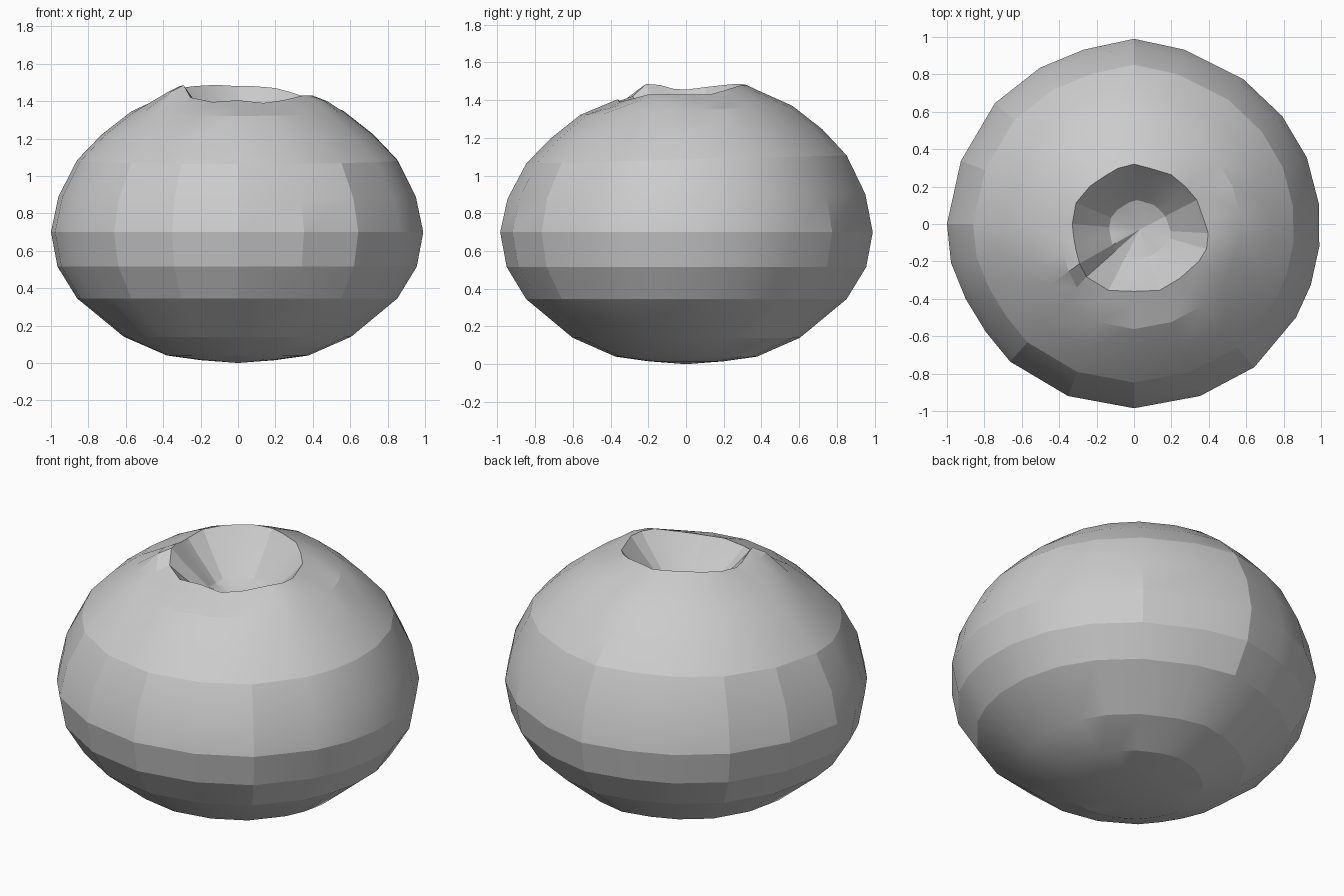
import bpy, bmesh
from math import radians, cos, sin

if "Cube" in bpy.data.objects:
    bpy.data.objects.remove(bpy.data.objects["Cube"])

# Side profile of the round body, bottom to shoulder: radius, height
profile = [(0.20, 0.015), (0.38, 0.04), (0.61, 0.14), (0.86, 0.345), (0.965, 0.515),
           (1.0, 0.70), (0.96, 0.89), (0.86, 1.085), (0.73, 1.22), (0.57, 1.345)]

# Uneven ribs: angle, body radius, rim radius, rim height
ribs = [(6, .995, .37, 1.43), (21, .99, .36, 1.43), (36, .98, .34, 1.45), (53, .97, .33, 1.47),
        (74, .97, .31, 1.48), (90, .99, .32, 1.48), (106, .97, .31, 1.485), (121, .975, .30, 1.485),
        (139, .985, .31, 1.48), (160, .985, .33, 1.47), (180, 1.0, .33, 1.455), (192, 1.0, .33, 1.46),
        (204, .985, .34, 1.48), (216, .98, .36, 1.485), (228, .99, .38, 1.42), (249, .985, .38, 1.395),
        (270, .985, .36, 1.405), (291, .985, .38, 1.39), (310, 1.0, .38, 1.405), (330, 1.0, .40, 1.43),
        (341, 1.0, .41, 1.43), (353, .998, .40, 1.43)]

dimple = [(0.80, 1.36), (0.45, 1.24)]   # share of rim radius, height
centre = (0.03, -0.03)

bm = bmesh.new()
rings = []


def add_ring(points):
    rings.append([bm.verts.new(p) for p in points])


# Outer skin, with the top leaning slightly up towards the back
for r, z in profile:
    ring = []
    for a, body, rim, top in ribs:
        a = radians(a)
        x, y = r * body * cos(a), r * body * sin(a)
        lean = 0.04 * y * max(0, z - 0.7) / 0.6
        ring.append((x, y, z + lean))
    add_ring(ring)

# Shoulder just outside the rim, then the uneven rim
for out, drop in ((1.2, 0.03), (1.0, 0.0)):
    add_ring([(rim * out * cos(radians(a)), rim * out * sin(radians(a)), top - drop)
              for a, body, rim, top in ribs])

# Sunken dimple
for s, z in dimple:
    add_ring([(centre[0] * (1 - s) + s * rim * cos(radians(a)),
               centre[1] * (1 - s) + s * rim * sin(radians(a)),
               z + (top - 1.44) * s) for a, body, rim, top in ribs])

n = len(ribs)
for low, high in zip(rings, rings[1:]):
    for i in range(n):
        j = (i + 1) % n
        bm.faces.new((low[i], low[j], high[j], high[i]))

# Close base and dimple floor
base = bm.verts.new((0, 0, 0))
floor = bm.verts.new((*centre, 1.2))
for i in range(n):
    j = (i + 1) % n
    bm.faces.new((base, rings[0][j], rings[0][i]))
    bm.faces.new((floor, rings[-1][i], rings[-1][j]))
bmesh.ops.recalc_face_normals(bm, faces=bm.faces)

mesh = bpy.data.meshes.new("round_body")
bm.to_mesh(mesh)
bm.free()
body_obj = bpy.data.objects.new("round_body", mesh)
bpy.context.collection.objects.link(body_obj)
bpy.context.view_layer.objects.active = body_obj
body_obj.select_set(True)
bpy.ops.object.shade_smooth_by_angle(angle=radians(16))
